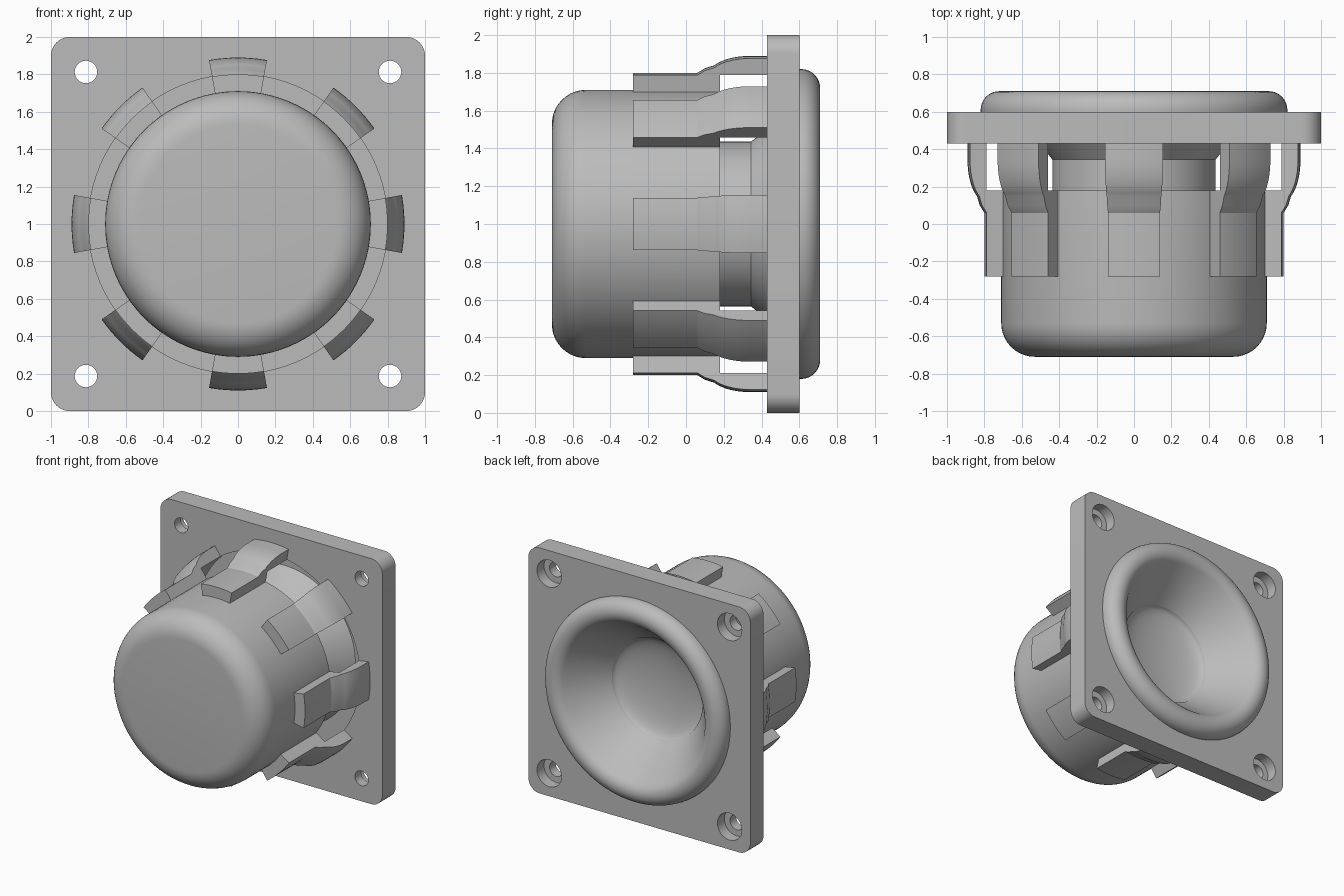
import bpy, bmesh
from math import sin, cos, pi, radians
from mathutils import Vector

cube = bpy.data.objects.get("Cube")
if cube:
    bpy.data.objects.remove(cube, do_unlink=True)

grey = bpy.data.materials.new("plain grey")
grey.use_nodes = True
GREY = (0.5, 0.5, 0.5, 1)
grey.diffuse_color = GREY
grey.node_tree.nodes["Principled BSDF"].inputs["Base Color"].default_value = GREY


def finish(name, bm):
    """Turn a bmesh into a linked, coloured object."""
    bmesh.ops.remove_doubles(bm, verts=bm.verts, dist=1e-5)
    bmesh.ops.recalc_face_normals(bm, faces=bm.faces)
    mesh = bpy.data.meshes.new(name)
    bm.to_mesh(mesh)
    bm.free()
    mesh.materials.append(grey)
    obj = bpy.data.objects.new(name, mesh)
    bpy.context.collection.objects.link(obj)
    return obj


def smooth(obj):
    bpy.ops.object.select_all(action='DESELECT')
    obj.select_set(True)
    bpy.context.view_layer.objects.active = obj
    bpy.ops.object.shade_smooth_by_angle(angle=radians(30))


def arc(cr, cy, rr, ry, a0, a1, steps=10):
    """Points (radius, y) along an elliptical arc, angles in degrees."""
    angles = [radians(a0 + (a1 - a0) * i / steps) for i in range(steps + 1)]
    return [(cr + rr * cos(a), cy + ry * sin(a)) for a in angles]


def lathe(name, profile, start=0, sweep=360, steps=96, closed=False, centre=(0, 1)):
    """Turn a (radius, y) profile about an axis parallel to y."""
    bm = bmesh.new()
    rings = []
    for i in range(steps + 1):
        a = radians(start + sweep * i / steps)
        rings.append([bm.verts.new((centre[0] + r * sin(a), y, centre[1] + r * cos(a)))
                      for r, y in profile])
    n = len(profile)
    for p, q in zip(rings, rings[1:]):
        for j in range(n if closed else n - 1):
            k = (j + 1) % n
            bm.faces.new((p[j], p[k], q[k], q[j]))
    if sweep < 360:
        bm.faces.new(rings[0])
        bm.faces.new(rings[-1])
    return finish(name, bm)


# Square mounting plate with rounded corners
bm = bmesh.new()
R = 0.1
outline = []
for i, (sx, sz) in enumerate([(1, 1), (-1, 1), (-1, -1), (1, -1)]):
    for r, z in arc(sx * (1 - R), 1 + sz * (1 - R), R, R, 90 * i, 90 * i + 90):
        outline.append(bm.verts.new((r, 0.43, z)))
face = bm.faces.new(outline)
back = bmesh.ops.extrude_face_region(bm, geom=[face])
bmesh.ops.translate(bm, vec=Vector((0, 0.17, 0)),
                    verts=[g for g in back["geom"] if isinstance(g, bmesh.types.BMVert)])
plate = finish("mounting_plate", bm)

# Cut the speaker opening and the four counterbored screw holes
cutters = [lathe("opening_cutter", [(0, 0.3), (0.8, 0.3), (0.8, 0.7), (0, 0.7)])]
screw = [(0, 0.3), (0.06, 0.3), (0.06, 0.51), (0.11, 0.51), (0.11, 0.7), (0, 0.7)]
for sx in (-1, 1):
    for sz in (-1, 1):
        cutters.append(lathe("screw_cutter", screw, steps=32,
                             centre=(sx * 0.813, 1 + sz * 0.813)))
bpy.context.view_layer.objects.active = plate
for cutter in cutters:
    cutter.hide_render = True
    mod = plate.modifiers.new("hole", 'BOOLEAN')
    mod.operation = 'DIFFERENCE'
    mod.solver = 'EXACT'
    mod.object = cutter
    bpy.ops.object.modifier_apply(modifier=mod.name)
    bpy.data.objects.remove(cutter, do_unlink=True)
smooth(plate)

# Magnet housing with a rounded front rim
smooth(lathe("magnet_housing",
             [(0, -0.71)] + arc(0.53, -0.53, 0.18, 0.18, -90, 0) + [(0.71, 0.18), (0, 0.18)]))

# Voice coil neck between magnet and cone
smooth(lathe("coil_neck", [(0.437, 0.18), (0.437, 0.345)]))

# Cone and rolled surround as one closed shell
smooth(lathe("cone_and_surround",
             [(0.437, 0.345), (0.64, 0.6), (0.82, 0.6)]
             + arc(0.72, 0.61, 0.1, 0.1, 0, 143, 16)
             + [(0.41, 0.37)], closed=True))

# Shallow dished dust cap
smooth(lathe("dust_cap", arc(0, 0.37, 0.41, 0.1, 0, -90)))

# Eight basket arms gripping the housing
arm = ([(0.71, -0.28), (0.8, -0.28), (0.8, 0.06), (0.825, 0.1)]
       + arc(0.79, 0.34, 0.1, 0.22, -60, 0, 8)
       + [(0.89, 0.44), (0.8, 0.44), (0.8, 0.18), (0.71, 0.18)])
for i in range(8):
    smooth(lathe(f"basket_arm_{i + 1}", arm, start=45 * i - 10, sweep=20,
                 steps=8, closed=True))
